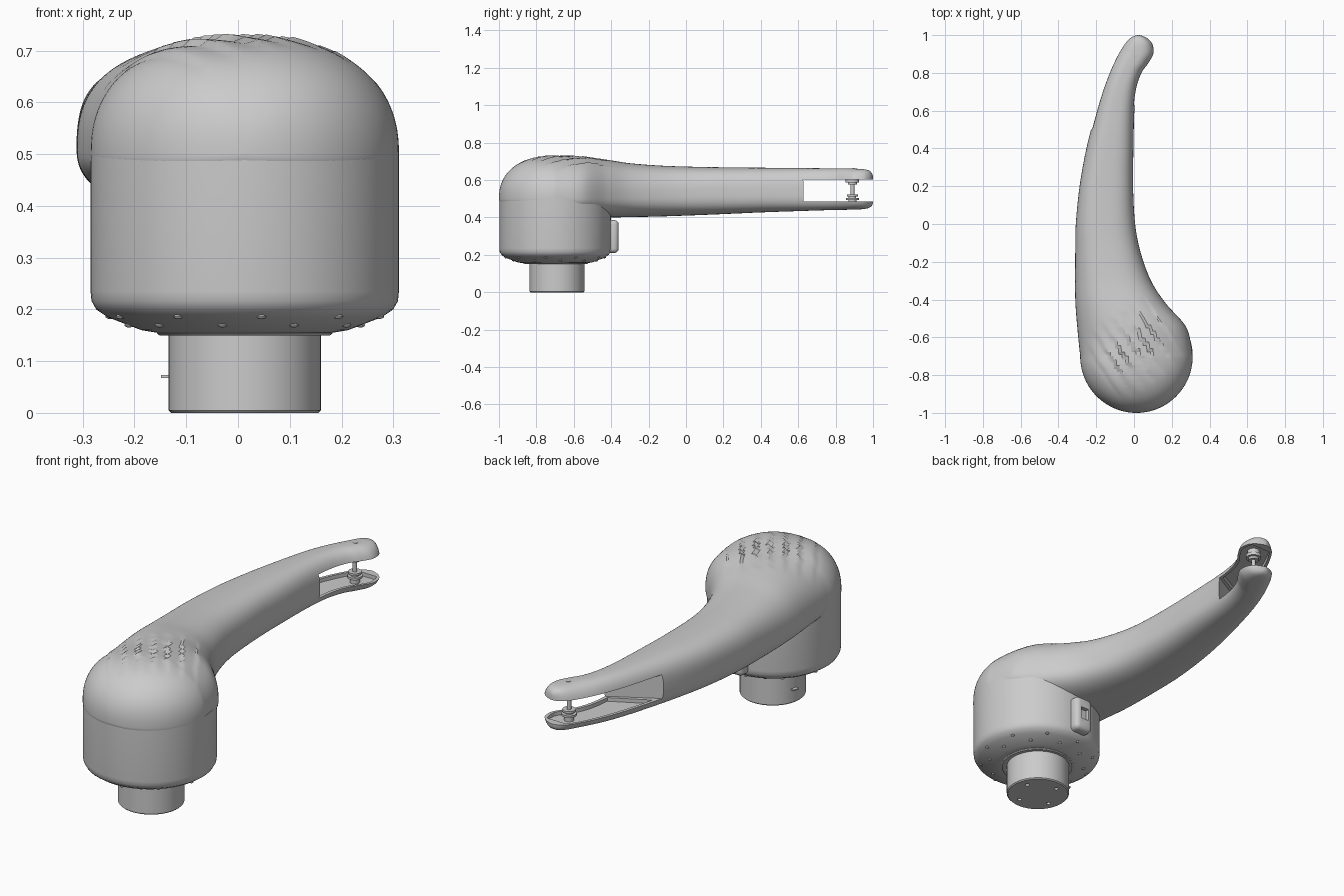
import bpy, bmesh, math
from mathutils import Vector, Matrix

if "Cube" in bpy.data.objects:
    bpy.data.objects.remove(bpy.data.objects["Cube"])

CX, CY = 0.013, -0.70          # axis of the round head


def finish(name, bm, smooth=35):
    bmesh.ops.recalc_face_normals(bm, faces=bm.faces[:])
    me = bpy.data.meshes.new(name)
    bm.to_mesh(me)
    bm.free()
    ob = bpy.data.objects.new(name, me)
    bpy.context.collection.objects.link(ob)
    shade(ob, smooth)
    return ob


def shade(ob, angle=35):
    bpy.ops.object.select_all(action='DESELECT')
    ob.select_set(True)
    bpy.context.view_layer.objects.active = ob
    bpy.ops.object.shade_smooth_by_angle(angle=math.radians(angle))


def loft(name, rings):
    bm = bmesh.new()
    vs = [[bm.verts.new(p) for p in r] for r in rings]
    n = len(vs[0])
    for a, b in zip(vs, vs[1:]):
        for i in range(n):
            bm.faces.new((a[i], a[(i + 1) % n], b[(i + 1) % n], b[i]))
    bm.faces.new(vs[0])
    bm.faces.new(vs[-1])
    return finish(name, bm)


def lathe(name, profile, x, y, n=64):
    return loft(name, [[(x + r * math.cos(2 * math.pi * i / n),
                         y + r * math.sin(2 * math.pi * i / n), z)
                        for i in range(n)] for r, z in profile])


def prism(name, outline, z0, z1):
    return loft(name, [[(x, y, z) for x, y in outline] for z in (z0, z1)])


def cut(ob, cutter):
    cutter.hide_render = True
    m = ob.modifiers.new("cut", 'BOOLEAN')
    m.operation, m.solver, m.object = 'DIFFERENCE', 'EXACT', cutter
    # keep the cut ahead of any smoothing modifier
    bpy.context.view_layer.objects.active = ob
    bpy.ops.object.modifier_apply(modifier=m.name)
    bpy.data.objects.remove(cutter)


def box(name, loc, size, bevel=0.0, rot=0.0):
    bm = bmesh.new()
    mat = Matrix.Translation(loc) @ Matrix.Rotation(rot, 4, 'Z') @ Matrix.Diagonal((*size, 1))
    bmesh.ops.create_cube(bm, size=1, matrix=mat)
    if bevel:
        bmesh.ops.bevel(bm, geom=bm.edges[:], offset=bevel, segments=4,
                        affect='EDGES', profile=0.5)
    return finish(name, bm)


# arm stations: y, left x, right x, top z, bottom z
KEYS = [(-.70, -.285, .311, .730, .400), (-.55, -.300, .278, .725, .400),
        (-.42, -.310, .168, .708, .400), (-.30, -.312, .090, .690, .402),
        (-.15, -.311, .035, .678, .405), (0, -.308, .006, .672, .410),
        (.20, -.288, -.005, .668, .418), (.40, -.252, -.003, .666, .427),
        (.60, -.200, .002, .664, .434), (.72, -.163, .017, .663, .438),
        (.80, -.133, .045, .662, .440), (.85, -.112, .080, .662, .441),
        (.90, -.087, .108, .661, .442), (.95, -.056, .104, .658, .445),
        (.98, -.030, .080, .650, .452), (.995, -.002, .050, .635, .465),
        (1.0, .018, .030, .615, .480)]


def spline(keys, steps=9):
    out = []
    k = [Vector(v) for v in keys]
    for i in range(len(k) - 1):
        p0, p1, p2, p3 = k[max(i - 1, 0)], k[i], k[i + 1], k[min(i + 2, len(k) - 1)]
        for s in range(steps):
            t = s / steps
            out.append(0.5 * (2 * p1 + (p2 - p0) * t + (2 * p0 - 5 * p1 + 4 * p2 - p3) * t * t
                              + (3 * p1 - p0 - 3 * p2 + p3) * t ** 3))
    return out + [k[-1]]


def ridge(x, y):
    # swirl of stepped flutes on the dome
    u, v = .83 * x + .55 * (y + .66), .55 * x - .83 * (y + .66)
    env = max(0, 1 - (v / .21) ** 2) * max(0, 1 - (u / .24) ** 4)
    return -0.016 * env * ((u / .065) % 1.0 - .3)


def section(y, xl, xr, zt, zb, n=120):
    f = min(1, max(0, (y + .6) / .8))
    zc, e = .5 + .035 * f, 2.3 + .5 * f
    xc, w = (xl + xr) / 2, (xr - xl) / 2
    ring = []
    for i in range(n):
        a = 2 * math.pi * i / n
        c, s = math.cos(a), math.sin(a)
        x = xc + w * math.copysign(abs(c) ** (2 / e), c)
        h = (zt - zc) if s > 0 else (zc - zb)
        z = zc + h * math.copysign(abs(s) ** (2 / e), s)
        if s > 0:
            z += ridge(x, y) * s
        ring.append((x, y, z))
    return ring


# arm and dome in one loft
stations = spline(KEYS)
front = []
for i in range(28, 0, -1):
    a = math.radians(89.5) * i / 28
    s, c = math.sin(a), math.cos(a)
    top = .5 + .23 * (1 - s ** 2.3) ** (1 / 2.3)
    front.append((CY - .3 * s, CX - .298 * c, CX + .298 * c, top, .5 - .1 * c))
arm = loft("arm_and_dome", [section(*p) for p in front + stations])

# slot between the jaws, with a slanted end wall, and hollowed jaw trays
slope = .565
edge = lambda x: .63 + slope * (x - .005)
cut(arm, prism("slot_cutter", [(-.4, edge(-.4)), (.3, edge(.3)), (.3, 1.2), (-.4, 1.2)], .486, .603))
inset = .021
left = [(p[1] + inset, p[0]) for p in stations if p[0] < .965]
right = [(p[2] - inset, p[0]) for p in stations if p[0] < .965]
tray = [q for q in left if q[1] > edge(q[0]) + .01] + \
       [q for q in reversed(right) if q[1] > edge(q[0]) + .01]
cut(arm, prism("tray_cutter", tray, .468, .625))
shade(arm, 30)

# round head base, collar and stem
lathe("head_base", [(.01, .155), (.17, .155), (.20, .160), (.265, .185), (.287, .200),
                    (.296, .216), (.298, .235), (.298, .50), (.01, .50)], CX, CY, 96)
lathe("collar", [(.01, .150), (.165, .150), (.17, .154), (.17, .17), (.01, .17)], CX, CY + .005)
stem = lathe("stem", [(.01, 0), (.142, 0), (.147, .005), (.147, .17), (.01, .17)], CX, CY + .01)
for k in range(4):
    a = math.radians(20 + 90 * k)
    cut(stem, lathe("hole_cutter", [(.010, -.02), (.010, .03)],
                    CX + .10 * math.cos(a), CY + .01 + .10 * math.sin(a), 16))
shade(stem)
box("stem_key", (CX - .143, CY + .05, .07), (.03, .03, .006), 0, math.radians(-18))

# two rings of studs on the sloped underside
for r, z, off in ((.265, .186, 7), (.225, .1695, 25)):
    for k in range(10):
        a = math.radians(off - 90 + 36 * k)
        bm = bmesh.new()
        bmesh.ops.create_uvsphere(bm, u_segments=12, v_segments=8, radius=.009, matrix=
                                  Matrix.Translation((CX + r * math.cos(a), CY + r * math.sin(a), z))
                                  @ Matrix.Diagonal((1, 1, .5, 1)))
        finish("underside_stud", bm)

# socket housing at the back of the head
housing = box("socket_housing", (0, -.395, .298), (.10, .07, .176), .024)
cut(housing, box("socket_cutter", (0, -.36, .298), (.045, .04, .06)))
shade(housing)

# needle pin between the jaws
lathe("pin", [(.010, .46), (.010, .635)], .01, .89, 24)
lathe("lower_bearing", [(.022, .465), (.022, .492), (.034, .492), (.034, .503),
                        (.020, .503), (.020, .512), (.030, .512), (.030, .522), (.01, .522)], .01, .89, 32)
lathe("upper_bearing", [(.012, .575), (.024, .575), (.024, .587), (.036, .587),
                        (.036, .603), (.03, .603), (.03, .63), (.01, .63)], .01, .89, 32)
lathe("top_screw", [(.004, .64), (.012, .64), (.012, .6625), (.004, .6635)], .01, .895, 24)
